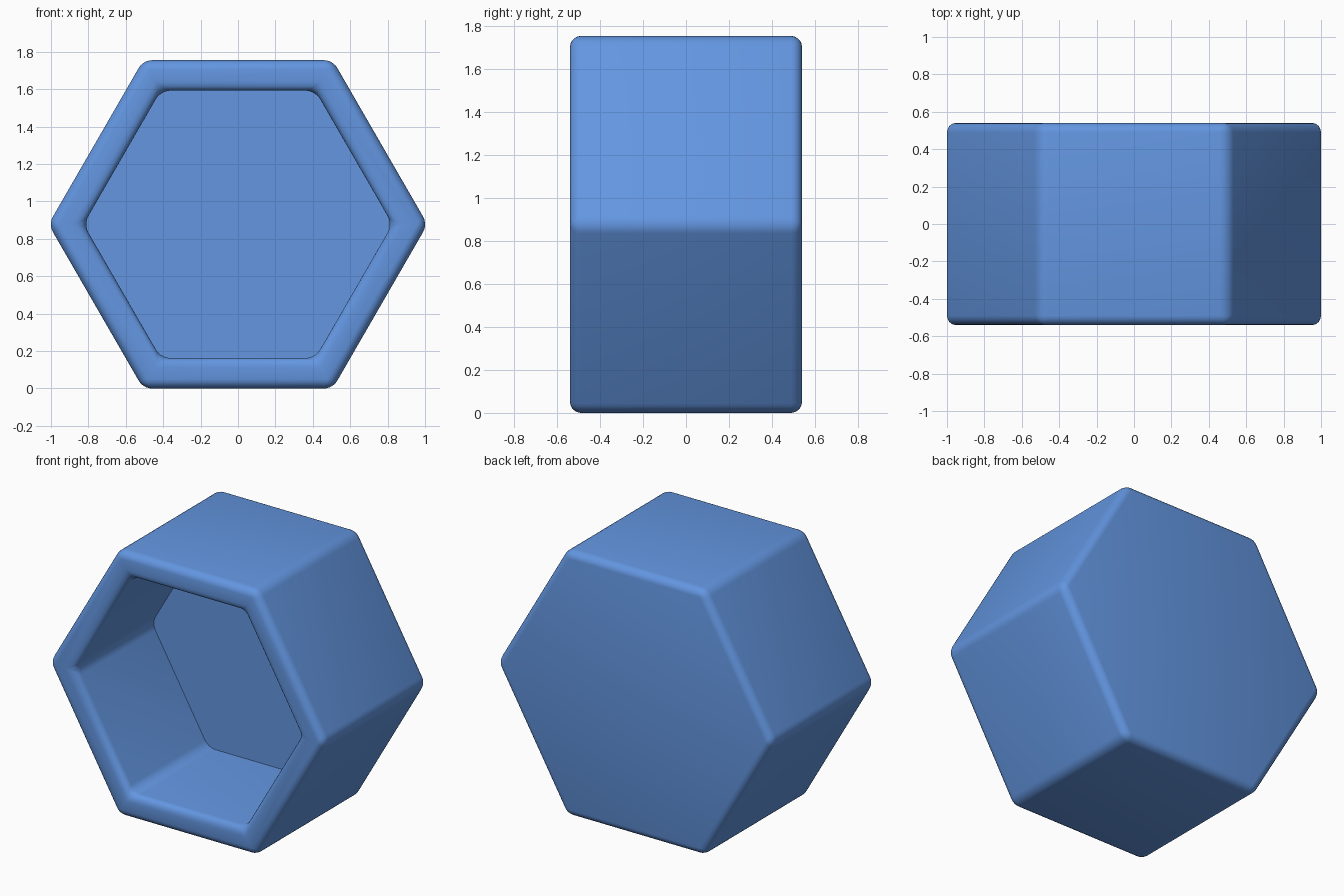
import bpy, bmesh, math

if "Cube" in bpy.data.objects:
    bpy.data.objects.remove(bpy.data.objects["Cube"])

APOTHEM, INNER, DEPTH, FLOOR_Y, ROUND = 0.8777, 0.715, 0.54, 0.28, 0.05

bm = bmesh.new()


def hex_ring(apothem, y):
    r = apothem / math.cos(math.pi / 6)
    return [bm.verts.new((r * math.cos(math.radians(60 * i)), y,
                          APOTHEM + r * math.sin(math.radians(60 * i)))) for i in range(6)]


def bridge(a, b):
    for i in range(6):
        j = (i + 1) % 6
        bm.faces.new((a[i], a[j], b[j], b[i]))


# Hexagonal cup: back wall, outer sides, front rim, inner sides, recessed floor
back = hex_ring(APOTHEM, DEPTH)
front = hex_ring(APOTHEM, -DEPTH)
lip = hex_ring(INNER, -DEPTH)
floor = hex_ring(INNER, FLOOR_Y)
bm.faces.new(back)
bridge(back, front)
bridge(front, lip)
bridge(lip, floor)
bm.faces.new(floor)
bmesh.ops.recalc_face_normals(bm, faces=bm.faces[:])

# Round every edge except the floor outline and the flat rim mitres
floor_set = set(floor)
edges = [e for e in bm.edges
         if not all(v in floor_set for v in e.verts) and e.calc_face_angle(0) > 0.1]
bmesh.ops.bevel(bm, geom=edges, offset=ROUND, offset_type='OFFSET', segments=5,
                profile=0.5, affect='EDGES', clamp_overlap=True)
bmesh.ops.recalc_face_normals(bm, faces=bm.faces[:])

mesh = bpy.data.meshes.new("hexagonal_cup")
bm.to_mesh(mesh)
bm.free()
cup = bpy.data.objects.new("hexagonal_cup", mesh)
bpy.context.collection.objects.link(cup)

blue = bpy.data.materials.new("blue")
blue.diffuse_color = (0.125, 0.305, 0.75, 1)
blue.use_nodes = True
blue.node_tree.nodes["Principled BSDF"].inputs["Base Color"].default_value = blue.diffuse_color
mesh.materials.append(blue)

bpy.context.view_layer.objects.active = cup
cup.select_set(True)
bpy.ops.object.shade_smooth_by_angle(angle=math.radians(35))
